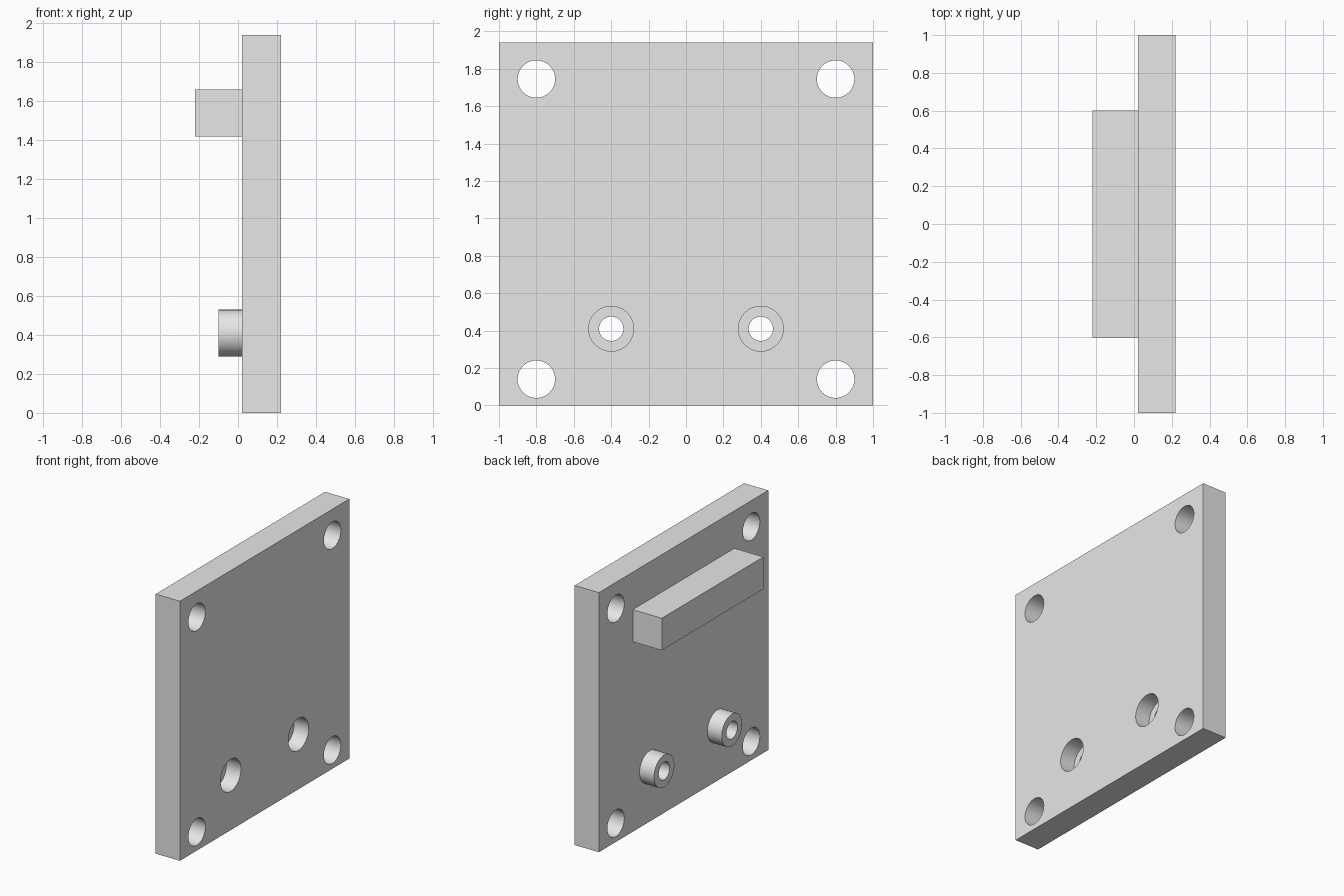
import bpy
import math

if "Cube" in bpy.data.objects:
    bpy.data.objects.remove(bpy.data.objects["Cube"], do_unlink=True)

grey = bpy.data.materials.new("plain grey")
grey.use_nodes = True
grey.diffuse_color = (0.8, 0.8, 0.8, 1)
grey.node_tree.nodes["Principled BSDF"].inputs["Base Color"].default_value = (0.8, 0.8, 0.8, 1)

HEIGHT = 1.94
BACK, FACE = 0.02, 0.22      # the two broad sides of the plate
PEG_Y, PEG_Z, PEG_R = 0.4, 0.41, 0.12
PEG_LENGTH = 0.12


def box(name, x0, x1, width, z0, z1):
    bpy.ops.mesh.primitive_cube_add(size=1, location=((x0 + x1) / 2, 0, (z0 + z1) / 2))
    obj = bpy.context.object
    obj.name = name
    obj.scale = (x1 - x0, width, z1 - z0)
    bpy.ops.object.transform_apply(location=False, rotation=False, scale=True)
    obj.data.materials.append(grey)
    return obj


def rod(name, x0, x1, y, z, radius):
    bpy.ops.mesh.primitive_cylinder_add(vertices=64, radius=radius, depth=x1 - x0,
                                        location=((x0 + x1) / 2, y, z),
                                        rotation=(0, math.pi / 2, 0))
    obj = bpy.context.object
    obj.name = name
    obj.data.materials.append(grey)
    return obj


def cut(obj, cutter):
    bpy.context.view_layer.objects.active = obj
    mod = obj.modifiers.new("hole", 'BOOLEAN')
    mod.operation = 'DIFFERENCE'
    mod.solver = 'EXACT'
    mod.object = cutter
    bpy.ops.object.modifier_apply(modifier=mod.name)


def smooth(obj):
    bpy.ops.object.select_all(action='DESELECT')
    obj.select_set(True)
    bpy.context.view_layer.objects.active = obj
    bpy.ops.object.shade_smooth_by_angle(angle=math.radians(30))


# Square plate and the long bar on its back
plate = box("plate", BACK, FACE, 2, 0, HEIGHT)
box("bar", -0.22, BACK, 1.2, 1.42, 1.66)

for side, label in ((1, "left"), (-1, "right")):
    # Corner mounting holes
    for z in (0.14, 1.745):
        hole = rod("cutter", BACK - 0.1, FACE + 0.1, side * 0.8, z, 0.1)
        cut(plate, hole)
        bpy.data.objects.remove(hole, do_unlink=True)

    # Hollow peg, with a matching socket in the opposite face
    y = side * PEG_Y
    peg = rod(label + "_peg", BACK - PEG_LENGTH, BACK, y, PEG_Z, PEG_R)
    socket = rod("cutter", FACE - PEG_LENGTH, FACE + 0.1, y, PEG_Z, PEG_R)
    bore = rod("cutter", BACK - 0.3, FACE + 0.1, y, PEG_Z, 0.065)
    cut(plate, socket)
    cut(plate, bore)
    cut(peg, bore)
    for helper in (socket, bore):
        bpy.data.objects.remove(helper, do_unlink=True)
    smooth(peg)

smooth(plate)
